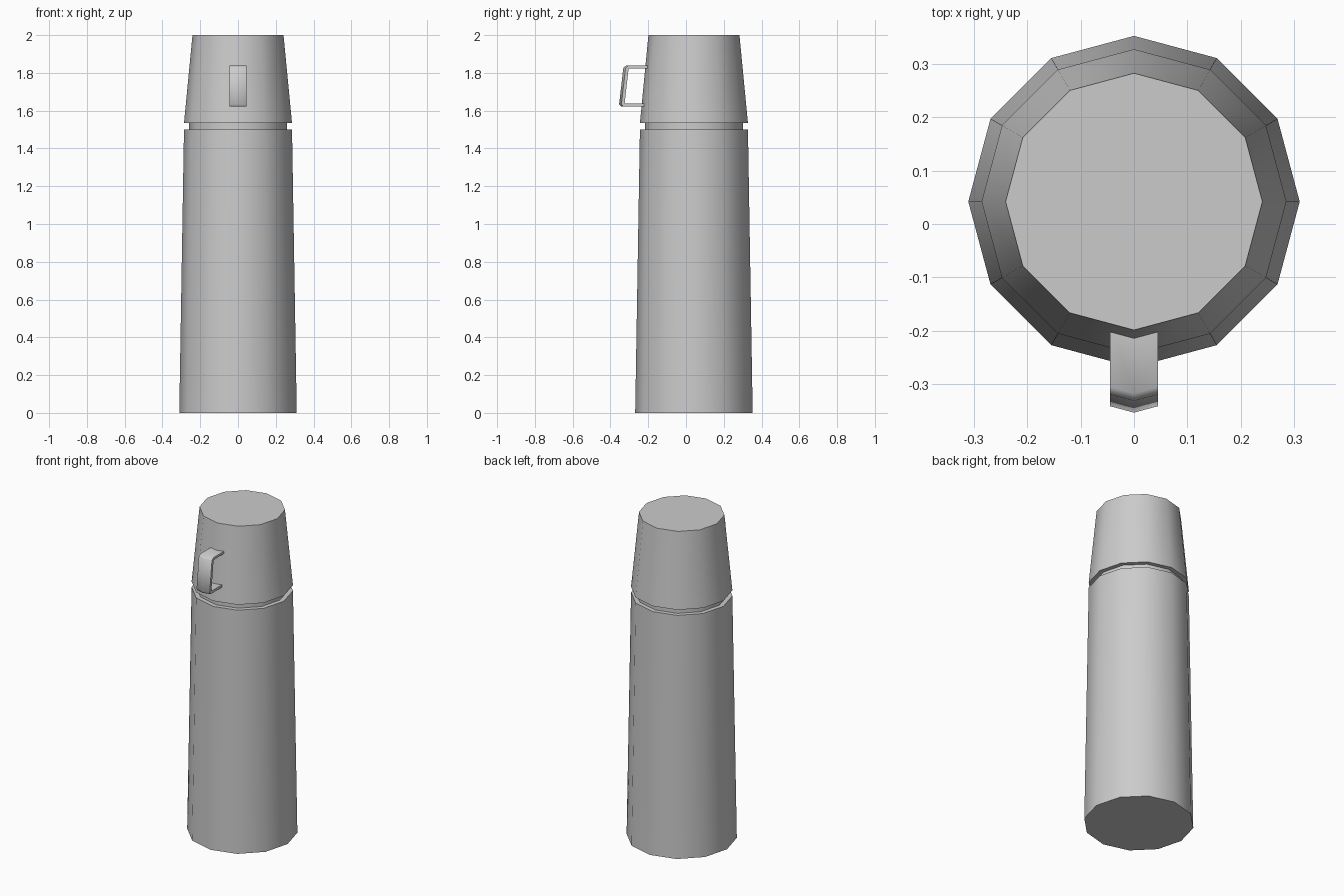
import bpy, bmesh
from math import sin, cos, pi, radians

if "Cube" in bpy.data.objects:
    bpy.data.objects.remove(bpy.data.objects["Cube"])

SIDES = 12
CY = 0.042  # axis of the flask, set back to make room for the handle


def finish(name, bm, angle=40):
    bmesh.ops.recalc_face_normals(bm, faces=bm.faces)
    mesh = bpy.data.meshes.new(name)
    bm.to_mesh(mesh)
    bm.free()
    mesh.shade_smooth()
    mesh.set_sharp_from_angle(angle=radians(angle))
    obj = bpy.data.objects.new(name, mesh)
    bpy.context.collection.objects.link(obj)
    return obj


def bridge(bm, a, b):
    n = len(a)
    for i in range(n):
        j = (i + 1) % n
        bm.faces.new((a[i], a[j], b[j], b[i]))


def lathe(name, profile):
    """Closed twelve-sided turned part from (radius, z) pairs."""
    bm = bmesh.new()
    rings = [[bm.verts.new((r * sin(2 * pi * i / SIDES),
                            CY - r * cos(2 * pi * i / SIDES), z))
              for i in range(SIDES)] for r, z in profile]
    for a, b in zip(rings, rings[1:]):
        bridge(bm, a, b)
    bm.faces.new(rings[0])
    bm.faces.new(rings[-1])
    return finish(name, bm)


# Tapered flask body with the narrower neck
lathe("flask_body", [(0.311, 0), (0.286, 1.5), (0.259, 1.5), (0.259, 1.534)])

# Cup-shaped lid
lathe("cup_lid", [(0.286, 1.534), (0.241, 2.0)])

# Handle: C-shaped (y, z) section, bent across its width like the lid facets
section = [(-0.205, 1.838), (-0.318, 1.838), (-0.332, 1.826),
           (-0.354, 1.634), (-0.344, 1.622), (-0.222, 1.622),
           (-0.222, 1.638), (-0.337, 1.638), (-0.316, 1.823), (-0.205, 1.823)]
bm = bmesh.new()
slices = [[bm.verts.new((x, y + 0.268 * abs(x), z)) for y, z in section]
          for x in (-0.045, 0, 0.045)]
for a, b in zip(slices, slices[1:]):
    bridge(bm, a, b)
for s in (slices[0], slices[-1]):
    n = len(s)
    for i in range(n // 2 - 1):
        bm.faces.new((s[i], s[i + 1], s[n - 2 - i], s[n - 1 - i]))
finish("lid_handle", bm, 50)
